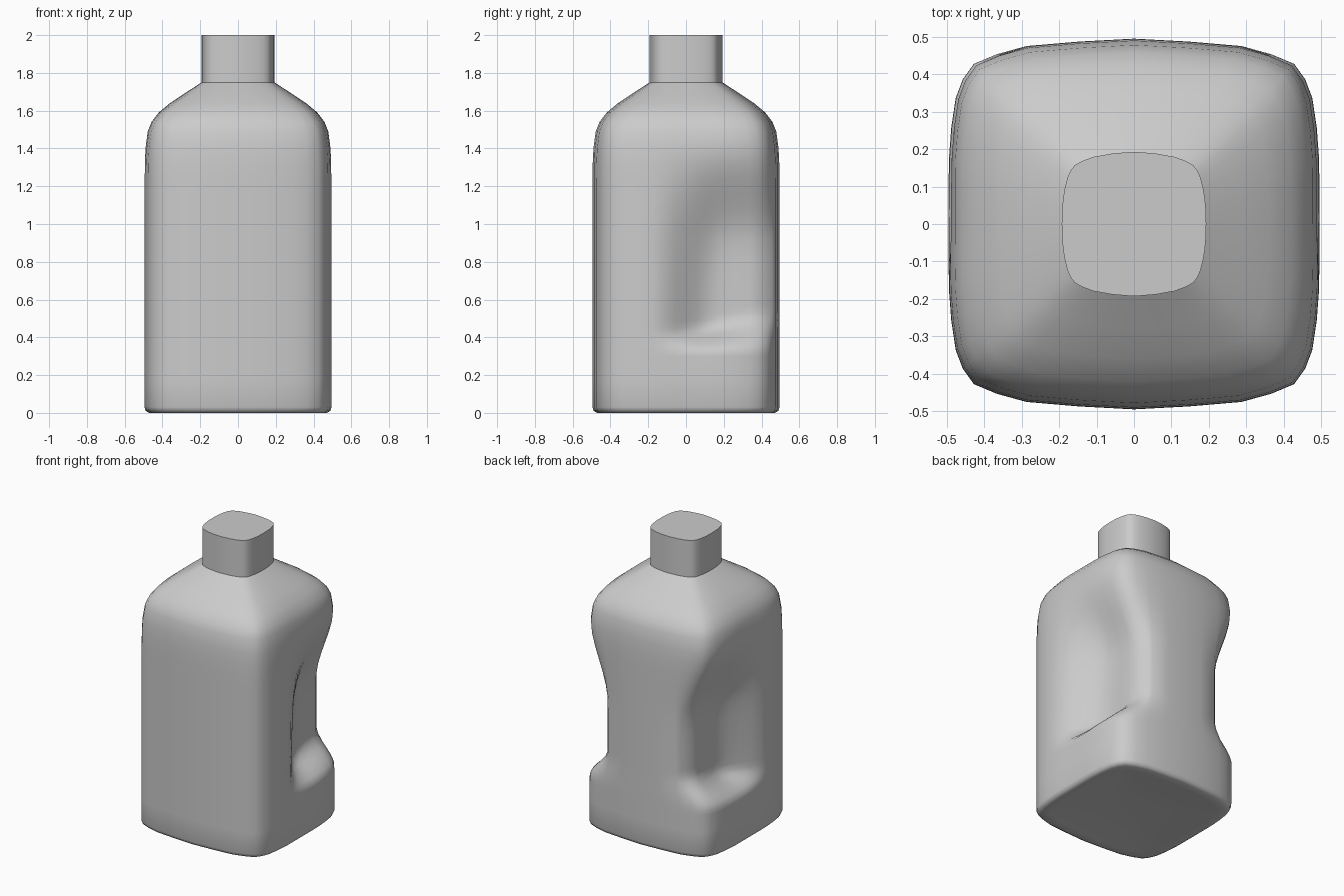
import bpy, bmesh
from math import hypot

if "Cube" in bpy.data.objects:
    bpy.data.objects.remove(bpy.data.objects["Cube"])


def smooth(a, b, t):
    t = max(0.0, min(1.0, (t - a) / (b - a)))
    return t * t * (3 - 2 * t)


# Rounded-square cross-section: back-right quarter, mirrored to a full ring
quarter = [(0.5, 0.0), (0.5, 0.06), (0.5, 0.12), (0.499, 0.18), (0.493, 0.26),
           (0.481, 0.34), (0.462, 0.39), (0.432, 0.432), (0.37, 0.458),
           (0.29, 0.48), (0.15, 0.492), (0.0, 0.5)]
right = [(x, -y) for x, y in reversed(quarter[1:])] + quarter
ring = right + [(-x, y) for x, y in reversed(right[1:-1])]

# Side profile as (half width, height): slightly dished base, shoulder, neck
profile = [(0.15, 0.02), (0.3, 0.014), (0.42, 0.003), (0.47, 0), (0.488, 0.01),
           (0.495, 0.03), (0.495, 0.18)]
profile += [(0.495, z) for z in (0.3, 0.33, 0.36, 0.39, 0.42, 0.45, 0.49, 0.53, 0.57,
                                 0.7, 0.82, 0.92, 1.0, 1.08, 1.16, 1.24)]
profile += [(0.494, 1.32), (0.49, 1.4), (0.478, 1.49), (0.458, 1.54),
            (0.42, 1.59), (0.36, 1.64), (0.28, 1.693), (0.193, 1.75), (0.193, 2.0)]


# Ring scaled to the profile, growing rounder towards the neck
def section(r, z):
    k = 0.3 * (1 - smooth(0.19, 0.49, r)) if z > 1 else 0
    for x, y in ring:
        s = r / 0.5 * (1 - k) + k * r / hypot(x, y)
        yield x * s, y * s


# Grip recess pinches both sides of the back half, with a ledge rising to the back
def grip(x, y, z):
    top = 0.45 + 0.09 * smooth(0.0, 0.45, y)
    w = smooth(0.32, top, z) * (1 - smooth(0.88, 1.44, z))
    u = w * smooth(-0.18, 0.16 + 0.06 * smooth(0.5, 1.1, z), y)
    target = min(abs(x) * 0.87, 0.325 - 0.07 * smooth(0.36, 0.5, y))
    nx = abs(x) + (target - abs(x)) * u
    return (nx if x >= 0 else -nx, y, z)


# Bottle: loft the rings and cap both ends
bm = bmesh.new()
loops = [[bm.verts.new(grip(x, y, z)) for x, y in section(r, z)] for r, z in profile]
n = len(ring)
for a, b in zip(loops, loops[1:]):
    for i in range(n):
        j = (i + 1) % n
        bm.faces.new((a[i], a[j], b[j], b[i]))
bm.faces.new(list(reversed(loops[0])))
bm.faces.new(loops[-1])
bmesh.ops.recalc_face_normals(bm, faces=bm.faces)

mesh = bpy.data.meshes.new("bottle")
bm.to_mesh(mesh)
bm.free()
bottle = bpy.data.objects.new("bottle", mesh)
bpy.context.collection.objects.link(bottle)
bpy.context.view_layer.objects.active = bottle
bottle.select_set(True)
bpy.ops.object.shade_smooth_by_angle(angle=0.8)
